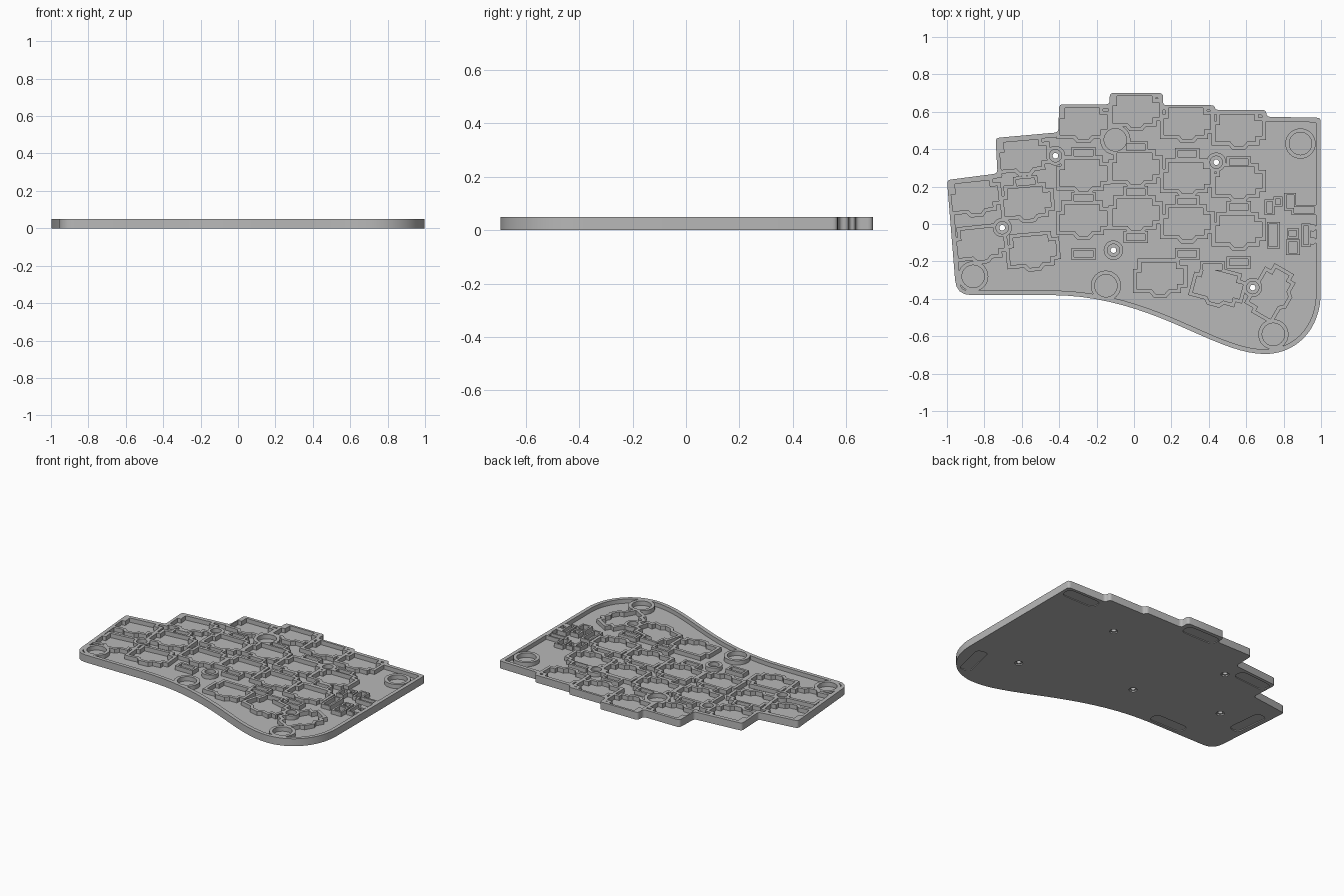
import bpy, bmesh, math
from mathutils import Vector, Matrix
from mathutils.geometry import interpolate_bezier

if "Cube" in bpy.data.objects:
    bpy.data.objects.remove(bpy.data.objects["Cube"], do_unlink=True)

HEIGHT, FLOOR, WALL = 0.05, 0.022, 0.02

grey = bpy.data.materials.new("plate grey")
grey.use_nodes = True
grey.diffuse_color = (0.48, 0.48, 0.48, 1)
grey.node_tree.nodes["Principled BSDF"].inputs["Base Color"].default_value = grey.diffuse_color


# ---------- flat shape helpers ----------
def offset(points, d):
    """Move every edge outwards by d (negative is inwards)."""
    n = len(points)
    area = sum(points[i - 1].cross(points[i]) for i in range(n))
    side = 1 if area > 0 else -1
    out = []
    for i, p in enumerate(points):
        a = (p - points[i - 1]).normalized()
        b = (points[(i + 1) % n] - p).normalized()
        na = Vector((a.y, -a.x)) * side
        nb = Vector((b.y, -b.x)) * side
        out.append(p + (na + nb) * (d / (1 + na.dot(nb))))
    return out


def rounded(points, radii):
    """Round each corner with its own radius; zero leaves it as it is."""
    out, n = [], len(points)
    for i, p in enumerate(points):
        if not radii[i]:
            out.append(p)
            continue
        a, b = points[i - 1] - p, points[(i + 1) % n] - p
        ra, rb = min(radii[i], a.length * 0.45), min(radii[i], b.length * 0.45)
        s, e = p + a.normalized() * ra, p + b.normalized() * rb
        for k in range(5):
            t = k / 4
            out.append(s * (1 - t) ** 2 + p * 2 * t * (1 - t) + e * t * t)
    return out


def circle(x, y, r, n=32):
    return [Vector((x + r * math.cos(math.tau * i / n), y + r * math.sin(math.tau * i / n)))
            for i in range(n)]


def placed(points, x, y, degrees=0):
    m = Matrix.Rotation(math.radians(degrees), 2)
    return [m @ p + Vector((x, y)) for p in points]


def box(x, y, w, h, degrees=0):
    pts = [Vector((sx * w / 2, sy * h / 2)) for sx, sy in ((-1, -1), (1, -1), (1, 1), (-1, 1))]
    return placed(pts, x, y, degrees)


# ---------- solid helpers ----------
def prisms(name, shapes, z0, z1):
    """One object made of upright prisms, with slightly staggered ends."""
    bm = bmesh.new()
    for i, pts in enumerate(shapes):
        low, high = z0 - i * 0.00002, z1 + i * 0.0003
        bottom = [bm.verts.new((p.x, p.y, low)) for p in pts]
        top = [bm.verts.new((p.x, p.y, high)) for p in pts]
        bm.faces.new(bottom)
        bm.faces.new(top)
        for k in range(len(pts)):
            bm.faces.new((bottom[k - 1], bottom[k], top[k], top[k - 1]))
    bmesh.ops.recalc_face_normals(bm, faces=bm.faces)
    mesh = bpy.data.meshes.new(name)
    bm.to_mesh(mesh)
    bm.free()
    mesh.materials.append(grey)
    obj = bpy.data.objects.new(name, mesh)
    bpy.context.collection.objects.link(obj)
    return obj


def cut(target, cutter, keep=False):
    mod = target.modifiers.new("cut", 'BOOLEAN')
    mod.operation, mod.solver, mod.object, mod.use_self = 'DIFFERENCE', 'EXACT', cutter, True
    bpy.context.view_layer.update()
    result = target.evaluated_get(bpy.context.evaluated_depsgraph_get())
    mesh = bpy.data.meshes.new_from_object(result)
    target.modifiers.clear()
    target.data = mesh
    if not keep:
        bpy.data.objects.remove(cutter, do_unlink=True)


# ---------- plate outline: stepped back edge, swept front edge ----------
corners = [Vector(p) for p in (
    (-1, .235), (-.73, .27), (-.74, .46), (-.405, .49), (-.4, .64), (-.13, .64), (-.13, .7),
    (.155, .7), (.155, .635), (.43, .635), (.435, .61), (.705, .61), (.71, .573), (.998, .568))]
radii = [0.02] * len(corners)
for curve in (((.998, -.37), (.998, -.56), (.87, -.695), (.7, -.695)),
              ((.7, -.695), (.42, -.695), (.1, -.38), (-.45, -.38))):
    pts = [Vector(p[:2]) for p in interpolate_bezier(*[Vector((*p, 0)) for p in curve], 20)]
    corners += pts if curve[0][0] > 0.9 else pts[1:]
radii += [0] * (len(corners) - len(radii))
corners.append(Vector((-.95, -.38)))
radii.append(0.08)

plate = prisms("keyboard_bottom_plate", [rounded(corners, radii)], 0, HEIGHT)
inner = rounded(offset(corners, -0.025), [r * 0.5 for r in radii])

# ---------- switch socket pockets ----------
socket = [Vector(p) for p in (
    (-.1, .085), (.085, .085), (.085, .05), (.125, .05), (.125, -.03), (.09, -.03), (.09, -.06),
    (.045, -.06), (.025, -.083), (-.025, -.083), (-.045, -.06), (-.125, -.06), (-.125, .03),
    (-.1, .03))]
keys = [(-.85, .14, 6), (-.82, -.11, 6), (-.59, .36, 5), (-.57, .11, 5), (-.54, -.15, 5),
        (.14, -.29, 0), (.45, -.34, -15), (.74, -.37, 60)]
columns = {-.27: (.535, .26, .02), .01: (.6, .295, .05), .285: (.535, .245, 0), .56: (.5, .22, -.04)}
keys += [(x, y, 0) for x, ys in columns.items() for y in ys]

# ---------- diode pockets ----------
diode_rows = {-.27: (.38, .14, -.16), .01: (.41, .17, -.07), .285: (.375, .12, -.16), .56: (.33, .09, -.205)}
diodes = [(x, y, .1, .034, 0) for x, ys in diode_rows.items() for y in ys]
diodes += [(-.58, .225, .1, .034, 5), (.42, -.23, .1, .034, 0)]

# ---------- connector and small component pockets ----------
parts = [(.725, .09, .03, .06, 0), (.745, -.06, .045, .12, 0), (.835, .12, .04, .07, 0),
         (.91, .075, .11, .03, 0), (.85, -.05, .04, .03, 0), (.85, -.125, .05, .06, 0),
         (.92, -.06, .025, .1, 0), (.77, .12, .025, .03, 0)]

feet = [(.89, .43), (-.1, .45), (-.86, -.28), (-.15, -.33), (.745, -.59)]
screws = [(.44, .33), (.635, -.34), (-.11, -.14), (-.42, .365), (-.705, -.02)]

pocket_shapes = [placed(socket, *k) for k in keys]
wall_shapes = [placed(offset(socket, WALL), *k) for k in keys]
for group, wall in ((diodes, .015), (parts, .012)):
    for x, y, w, h, a in group:
        pocket_shapes.append(box(x, y, w, h, a))
        wall_shapes.append(box(x, y, w + 2 * wall, h + 2 * wall, a))
for x, y in feet:
    pocket_shapes.append(circle(x, y, .06))
    wall_shapes.append(circle(x, y, .081))
for y in (-.02, -.09):
    wall_shapes.append(circle(.955, y, .02, 16))
wall_shapes += [circle(x, y, .052) for x, y in screws]

# hollow between the walls, then the pockets themselves
hollow = prisms("hollow_cutter", [inner], FLOOR, 0.065)
cut(hollow, prisms("wall_cutter", wall_shapes, 0.01, 0.08))
cut(plate, hollow)

pockets = prisms("pocket_cutter", pocket_shapes, FLOOR - 0.001, 0.07)
cut(pockets, prisms("boss_guard", [circle(x, y, .05) for x, y in screws], 0.005, 0.1))
cut(plate, pockets)

# ---------- screw bosses: well, through hole and underside counterbore ----------
for name, r, z0, z1 in (("well", .033, .024, .08), ("counterbore", .025, -.02, .009),
                        ("hole", .015, -.03, .09)):
    shapes = [circle(x, y, r) for x, y in screws]
    cut(plate, prisms(name + "_cutter", shapes, z0, z1 if z0 > 0 or r < .02 else z1 - .0015))

# ---------- shallow rounded slots for the pads underneath ----------
slots = [(.85, .51, 0), (.865, -.495, 77), (0, .635, 0), (-.6, .41, 5), (-.54, -.318, 0), (-.908, 0, 96)]
slot_shapes = [rounded(box(x, y, .25, .08, a), [.036] * 4) for x, y, a in slots]
cut(plate, prisms("slot_cutter", slot_shapes, -0.02, 0.005))

bpy.ops.object.select_all(action='DESELECT')
plate.select_set(True)
bpy.context.view_layer.objects.active = plate
bpy.ops.object.shade_smooth_by_angle(angle=math.radians(30))
